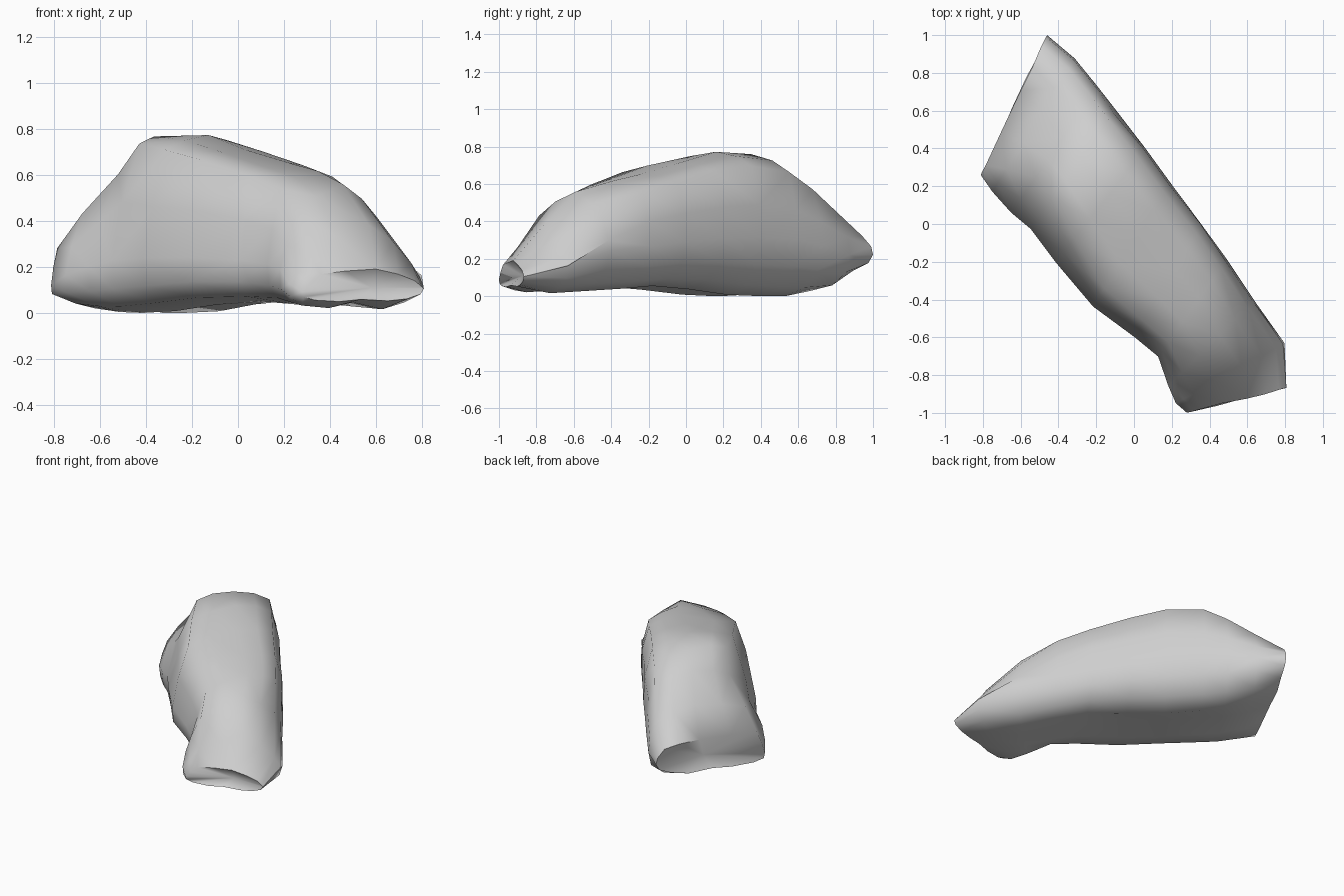
import bpy
import bmesh
from mathutils import Vector, noise

if "Cube" in bpy.data.objects:
    bpy.data.objects.remove(bpy.data.objects["Cube"], do_unlink=True)

stone = bpy.data.materials.new("pale grey stone")
stone.use_nodes = True
stone.diffuse_color = (0.62, 0.62, 0.62, 1)
stone.node_tree.nodes["Principled BSDF"].inputs["Base Color"].default_value = (0.62, 0.62, 0.62, 1)

# Stations along the boulder: left edge x y, right edge x y, height, left and right base,
# left shoulder inset, left and right shoulder heights as fractions
stations = [
    (-.81, .26, -.46, 1.0, .23, .05, .13, .07, .98, .85),
    (-.75, .17, -.31, .88, .48, .02, .03, .17, .85, .85),
    (-.65, .06, -.19, .73, .67, .0, .0, .28, .9, .85),
    (-.55, -.03, -.10, .60, .76, .0, .0, .27, .97, .87),
    (-.41, -.20, .06, .40, .76, .01, .01, .2, .92, .9),
    (-.22, -.44, .20, .21, .67, .04, .04, .15, .93, .93),
    (.0, -.60, .36, .0, .60, .05, .05, .14, .91, .93),
    (.13, -.70, .49, -.19, .57, .04, .04, .14, .88, .9),
    (.18, -.86, .64, -.41, .53, .03, .03, .16, .76, .72),
    (.22, -.95, .80, -.63, .36, .02, .02, .17, .66, .55),
    (.28, -1.0, .81, -.87, .14, .05, .05, .15, .85, .65),
]


def cross_section(inset, left, right):
    """Fractions across and up, from the underside round the left, top and right."""
    return [(.3, 0), (.1, .04), (.01, .14), (0, .3), (inset * .4, left * .65), (inset, left),
            (inset * .5 + .28, left * .5 + .52), (.6, 1), (.78, right * .5 + .52), (.92, right),
            (.985, right * .7), (1, .4), (.97, .21), (.86, .07), (.7, .0), (.48, .06)]


bm = bmesh.new()
rings = []
for lx, ly, rx, ry, height, lbase, rbase, inset, left, right in stations:
    a, b = Vector((lx, ly, lbase)), Vector((rx, ry, rbase))
    rise = Vector((0, 0, height))
    rings.append([bm.verts.new(a.lerp(b, t) + rise * h) for t, h in cross_section(inset, left, right)])

count = len(rings[0])
for r, s in zip(rings, rings[1:]):
    for i in range(count):
        j = (i + 1) % count
        bm.faces.new((r[i], r[j], s[j], s[i]))

# Broken ends, each with a shallow notch in the middle
for ring, notch in ((rings[0], (-.57, .62, .18)), (rings[-1], (.58, -.87, .11))):
    centre = bm.verts.new(notch)
    for i in range(count):
        bm.faces.new((ring[i], ring[(i + 1) % count], centre))
bmesh.ops.recalc_face_normals(bm, faces=bm.faces)

# Chip the surface slightly, keeping the base on the ground
bm.normal_update()
for v, n in [(v, v.normal.copy()) for v in bm.verts]:
    v.co += n * 0.01 * noise.noise(v.co * 6)
    v.co.z = max(v.co.z, 0)
bmesh.ops.triangulate(bm, faces=bm.faces)

mesh = bpy.data.meshes.new("boulder")
bm.to_mesh(mesh)
bm.free()
mesh.materials.append(stone)
boulder = bpy.data.objects.new("boulder", mesh)
bpy.context.collection.objects.link(boulder)
bpy.context.view_layer.objects.active = boulder
boulder.select_set(True)
bpy.ops.object.shade_smooth_by_angle(angle=1.2)
